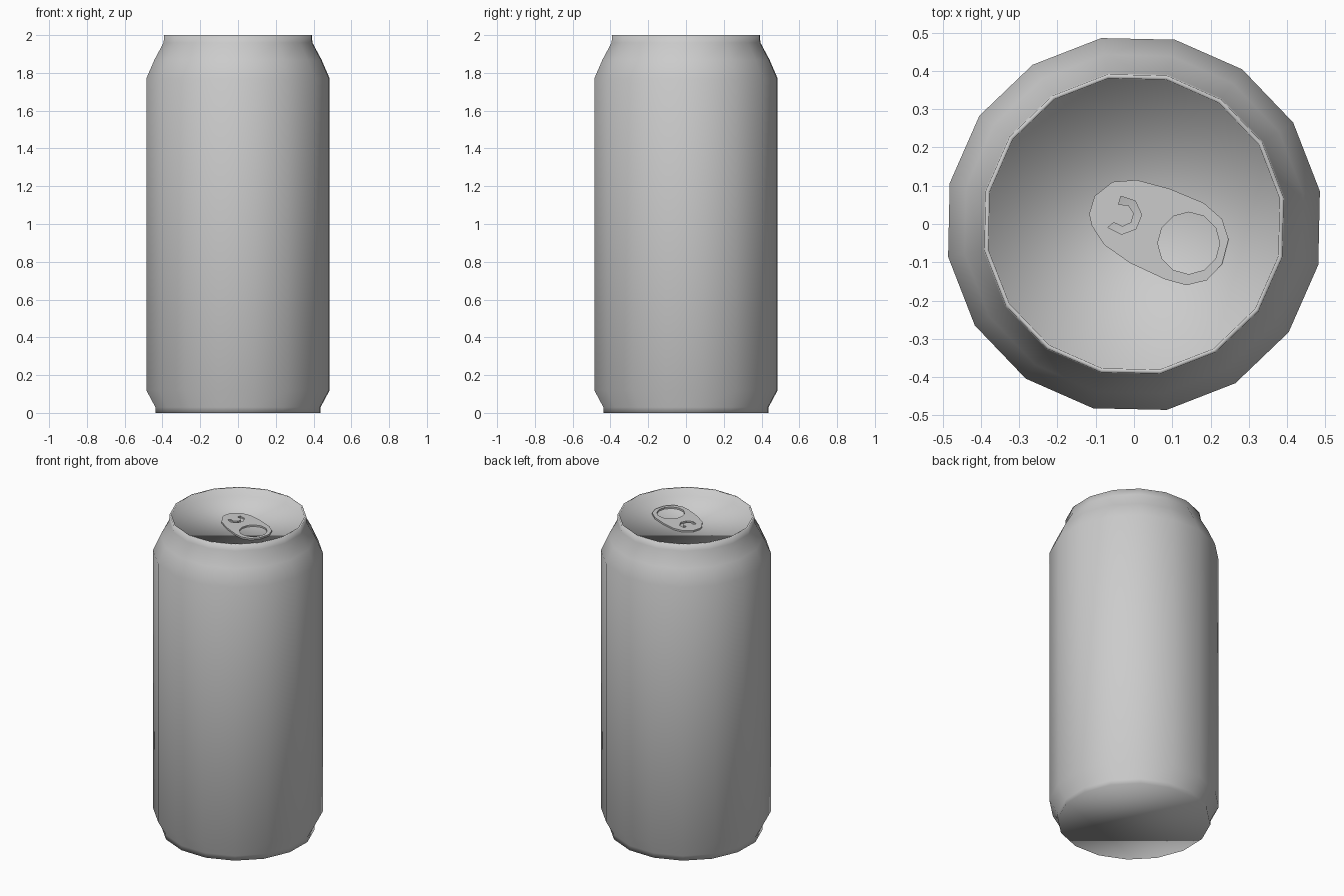
import bpy, bmesh
from math import cos, sin, radians

if "Cube" in bpy.data.objects:
    bpy.data.objects.remove(bpy.data.objects["Cube"])

SIDES, TURN = 16, radians(10)


def arc(cx, cy, r, a0, a1, n):
    """n points along an arc, angles in degrees, both ends included."""
    angles = [radians(a0 + (a1 - a0) * i / (n - 1)) for i in range(n)]
    return [(cx + r * cos(a), cy + r * sin(a)) for a in angles]


def lathe(name, profile):
    """Sweep (radius, z) points into a closed, smooth 16-sided body."""
    bm = bmesh.new()
    rings = []
    for r, z in profile:
        rings.append([bm.verts.new((r * cos(TURN + radians(360) * i / SIDES),
                                    r * sin(TURN + radians(360) * i / SIDES), z))
                      for i in range(SIDES)])
    for low, high in zip(rings, rings[1:]):
        for i in range(SIDES):
            j = (i + 1) % SIDES
            bm.faces.new((low[i], low[j], high[j], high[i]))
    bm.faces.new(rings[0][::-1])
    bm.faces.new(rings[-1])
    for f in bm.faces:
        f.smooth = True
    mesh = bpy.data.meshes.new(name)
    bm.to_mesh(mesh)
    bm.free()
    obj = bpy.data.objects.new(name, mesh)
    bpy.context.collection.objects.link(obj)
    return obj


def plate(name, outlines, z, half_thickness):
    """Flat filled plate; inner outlines become holes."""
    curve = bpy.data.curves.new(name, 'CURVE')
    curve.dimensions = '2D'
    curve.fill_mode = 'BOTH'
    curve.extrude = half_thickness
    for points in outlines:
        spline = curve.splines.new('POLY')
        spline.points.add(len(points) - 1)
        for p, (x, y) in zip(spline.points, points):
            p.co = (x, y, 0, 1)
        spline.use_cyclic_u = True
        spline.use_smooth = False
    obj = bpy.data.objects.new(name, curve)
    obj.location.z = z
    bpy.context.collection.objects.link(obj)
    bpy.ops.object.select_all(action='DESELECT')
    obj.select_set(True)
    bpy.context.view_layer.objects.active = obj
    bpy.ops.object.convert(target='MESH')
    return obj


# Can body: base, wall, shoulder, neck, rim and recessed lid
lathe("can_body", [(0.444, 0), (0.444, 0.03), (0.493, 0.12), (0.493, 1.77),
                   (0.449, 1.87), (0.40, 1.96), (0.397, 2.0),
                   (0.386, 2.0), (0.384, 1.95)])

# Pull tab: egg-shaped plate with a finger hole and a C-shaped slot
tab_outline = [(-.117, .026), (-.103, .073), (-.056, .110), (.007, .115),
               (.093, .092), (.182, .055), (.230, .013), (.247, -.040),
               (.230, -.105), (.190, -.147), (.137, -.160), (.080, -.144),
               (-.010, -.102), (-.077, -.055), (-.110, -.005)]
finger_hole = arc(.143, -.050, .081, 0, 330, 12)
rivet_slot = (arc(-.030, .023, .050, 95, -140, 6)
              + arc(-.030, .023, .030, -140, 110, 6))
plate("pull_tab", [tab_outline, finger_hole, rivet_slot], 1.956, 0.005)
